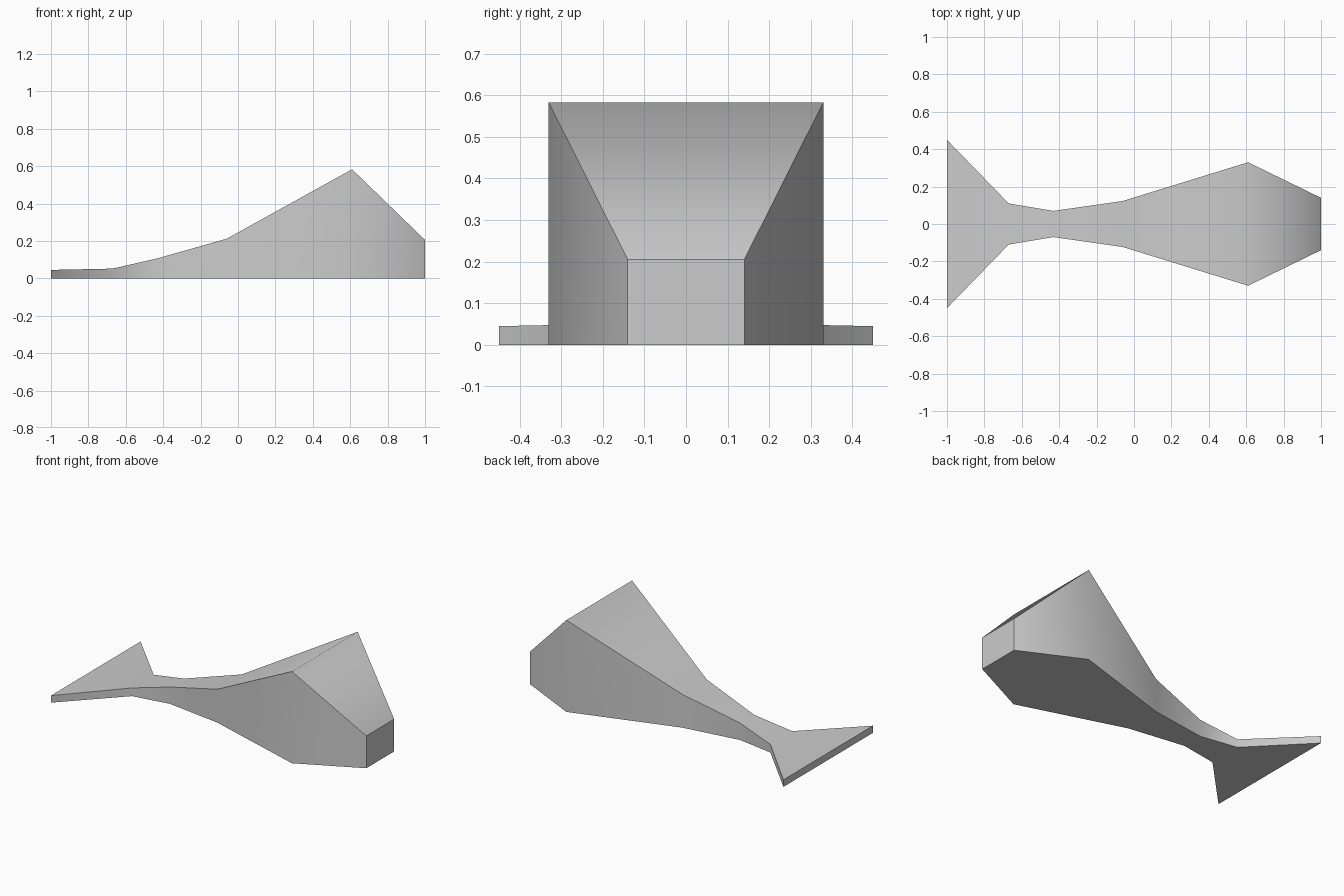
import bpy, bmesh

if "Cube" in bpy.data.objects:
    bpy.data.objects.remove(bpy.data.objects["Cube"])

# One flat grey
grey = bpy.data.materials.new("grey")
grey.diffuse_color = (0.6, 0.6, 0.6, 1)
grey.use_nodes = True
grey.node_tree.nodes["Principled BSDF"].inputs["Base Color"].default_value = grey.diffuse_color

# Cross-sections from tail to nose: x, half width, height
stations = [
    (-1.0, 0.45, 0.045),
    (-0.67, 0.11, 0.052),
    (-0.43, 0.07, 0.107),
    (-0.06, 0.123, 0.212),
    (0.61, 0.33, 0.583),
    (1.0, 0.14, 0.205),
]

bm = bmesh.new()
rings = [[bm.verts.new(p) for p in ((x, -w, 0), (x, w, 0), (x, w, h), (x, -w, h))]
         for x, w, h in stations]

# Body skin between neighbouring sections
for a, b in zip(rings, rings[1:]):
    for i in range(4):
        j = (i + 1) % 4
        bm.faces.new((a[i], a[j], b[j], b[i]))

# Tail and nose ends
bm.faces.new(rings[0])
bm.faces.new(rings[-1])
bmesh.ops.recalc_face_normals(bm, faces=bm.faces)

# Smooth along the length, sharp at the four long corners and both ends
for f in bm.faces:
    f.smooth = True
for e in bm.edges:
    a, b = e.verts
    runs_along = abs(a.co.x - b.co.x) > 0.01
    at_end = abs(a.co.x) > 0.99 and abs(b.co.x) > 0.99
    e.smooth = not (runs_along or at_end)

mesh = bpy.data.meshes.new("whale_body")
bm.to_mesh(mesh)
bm.free()
mesh.materials.append(grey)
body = bpy.data.objects.new("whale_body", mesh)
bpy.context.collection.objects.link(body)
